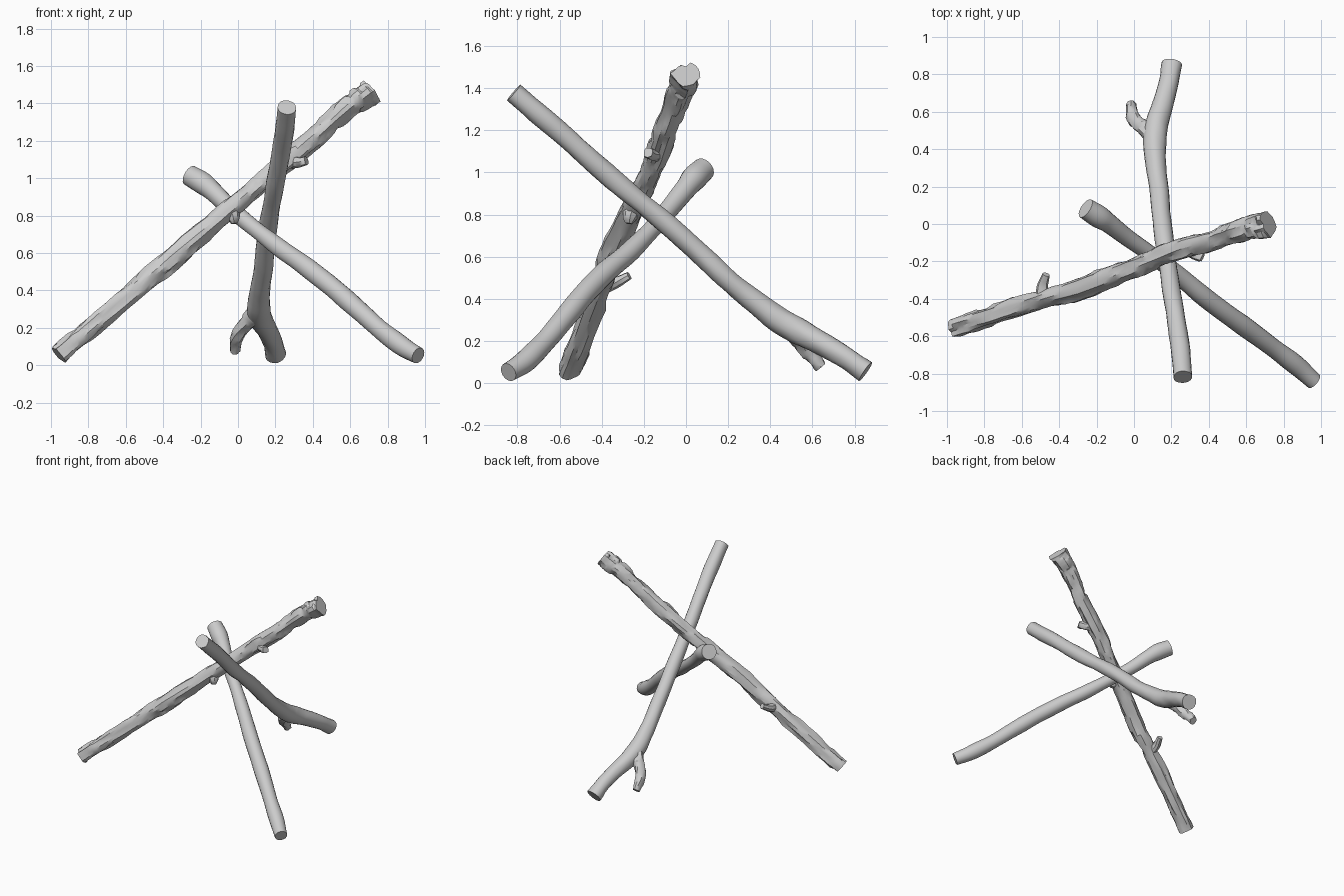
import bpy, bmesh, math
from mathutils import Vector, noise


def spline(pts, t):
    # Catmull-Rom through (x, y, z, radius) points
    n = len(pts) - 1
    i = min(int(t * n), n - 1)
    u = t * n - i
    p1, p2 = Vector(pts[i]), Vector(pts[i + 1])
    p0 = Vector(pts[i - 1]) if i > 0 else p1 * 2 - p2
    p3 = Vector(pts[i + 2]) if i + 2 <= n else p2 * 2 - p1
    return 0.5 * (2 * p1 + (p2 - p0) * u + (2 * p0 - 5 * p1 + 4 * p2 - p3) * u * u
                  + (3 * p1 - p0 - 3 * p2 + p3) * u ** 3)


def limb(name, pts, rings, sides, bump=0.05, bark=0.0, notch=0.0, angle=35):
    # Sweep a wobbly round section along the path and close both sawn ends
    bm = bmesh.new()
    samples = [spline(pts, k / rings) for k in range(rings + 1)]
    centres = [s.to_3d() for s in samples]
    ref = Vector((0, 0, 1))
    loops = []
    for k, c in enumerate(centres):
        tan = (centres[min(k + 1, rings)] - centres[max(k - 1, 0)]).normalized()
        side = tan.cross(ref).normalized()
        up = side.cross(tan)
        loop = []
        for j in range(sides):
            a = 2 * math.pi * j / sides
            d = side * math.cos(a) + up * math.sin(a)
            r = samples[k][3]
            p = c + d * r
            f = 1 + bump * noise.noise(p * 6)
            # long, stepped bark flakes running with the grain
            if bark:
                f += bark * noise.cell(Vector((a * 2.2, k * 0.28 + j * 0.37, 3.0))) - bark / 2
                f += bark * 0.5 * noise.noise(p * 18)
            # split in the upper end
            if notch:
                w = max(0, 1 - (rings - k) / 5)
                f -= notch * w * math.exp(-((a - math.pi / 2) / 0.35) ** 2)
            loop.append(bm.verts.new(c + d * r * f))
        loops.append(loop)
    for l0, l1 in zip(loops, loops[1:]):
        for j in range(sides):
            m = (j + 1) % sides
            bm.faces.new((l0[j], l0[m], l1[m], l1[j]))
    bm.faces.new(loops[0][::-1])
    bm.faces.new(loops[-1])
    bmesh.ops.recalc_face_normals(bm, faces=bm.faces)
    me = bpy.data.meshes.new(name)
    bm.to_mesh(me)
    bm.free()
    ob = bpy.data.objects.new(name, me)
    bpy.context.collection.objects.link(ob)
    bpy.ops.object.select_all(action='DESELECT')
    ob.select_set(True)
    bpy.context.view_layer.objects.active = ob
    bpy.ops.object.shade_smooth_by_angle(angle=math.radians(angle))
    return ob


# Long log with rough bark
limb("rough_log", [
    (-0.96, -0.555, 0.055, 0.056), (-0.80, -0.505, 0.19, 0.057),
    (-0.50, -0.405, 0.445, 0.059), (-0.30, -0.345, 0.615, 0.062),
    (-0.05, -0.255, 0.825, 0.058), (0.10, -0.195, 0.955, 0.056),
    (0.25, -0.135, 1.085, 0.058), (0.42, -0.085, 1.23, 0.057),
    (0.57, -0.035, 1.365, 0.060), (0.65, -0.01, 1.425, 0.064),
    (0.713, 0.005, 1.47, 0.074)], 64, 16, 0.12, 0.16, 0.35, 28)

# Broken twigs and a knot on the rough log
limb("back_twig", [(-0.485, -0.40, 0.46, 0.045), (-0.49, -0.335, 0.475, 0.032),
                   (-0.47, -0.27, 0.51, 0.022)], 8, 8, 0.1, 0.1)
limb("side_twig", [(0.27, -0.125, 1.09, 0.042), (0.325, -0.16, 1.085, 0.032),
                   (0.365, -0.18, 1.095, 0.028)], 8, 8, 0.1, 0.15)
limb("knot", [(-0.04, -0.25, 0.83, 0.045), (-0.025, -0.265, 0.785, 0.035),
              (-0.02, -0.27, 0.757, 0.018)], 6, 8, 0.1, 0.1)

# Smooth straight log with swollen ends
limb("smooth_log", [
    (0.963, -0.843, 0.052, 0.046), (0.87, -0.76, 0.105, 0.053),
    (0.75, -0.665, 0.20, 0.050), (0.62, -0.57, 0.315, 0.054),
    (0.50, -0.485, 0.42, 0.053), (0.36, -0.375, 0.53, 0.050),
    (0.24, -0.275, 0.615, 0.048), (0.10, -0.17, 0.72, 0.044),
    (-0.02, -0.085, 0.82, 0.046), (-0.13, 0.0, 0.925, 0.050),
    (-0.19, 0.04, 0.975, 0.060), (-0.258, 0.085, 1.015, 0.056)], 50, 18, 0.10)

# Forked log, from raised end down to the ground
limb("forked_log", [
    (0.262, -0.818, 1.378, 0.051), (0.245, -0.65, 1.235, 0.050),
    (0.225, -0.50, 1.105, 0.050), (0.20, -0.35, 0.97, 0.053),
    (0.175, -0.18, 0.83, 0.048), (0.15, 0.0, 0.675, 0.050),
    (0.135, 0.18, 0.505, 0.052), (0.117, 0.32, 0.39, 0.055),
    (0.11, 0.44, 0.30, 0.062), (0.122, 0.54, 0.245, 0.064),
    (0.155, 0.65, 0.185, 0.056), (0.185, 0.76, 0.12, 0.052),
    (0.201, 0.853, 0.056, 0.056)], 56, 18, 0.10, 0.03, 0.1)

# Short branch of the fork
limb("fork_branch", [
    (0.115, 0.46, 0.285, 0.055), (0.065, 0.505, 0.245, 0.048),
    (0.02, 0.54, 0.195, 0.042), (-0.01, 0.59, 0.135, 0.038),
    (-0.016, 0.64, 0.075, 0.030)], 18, 12, 0.12, 0.12)
